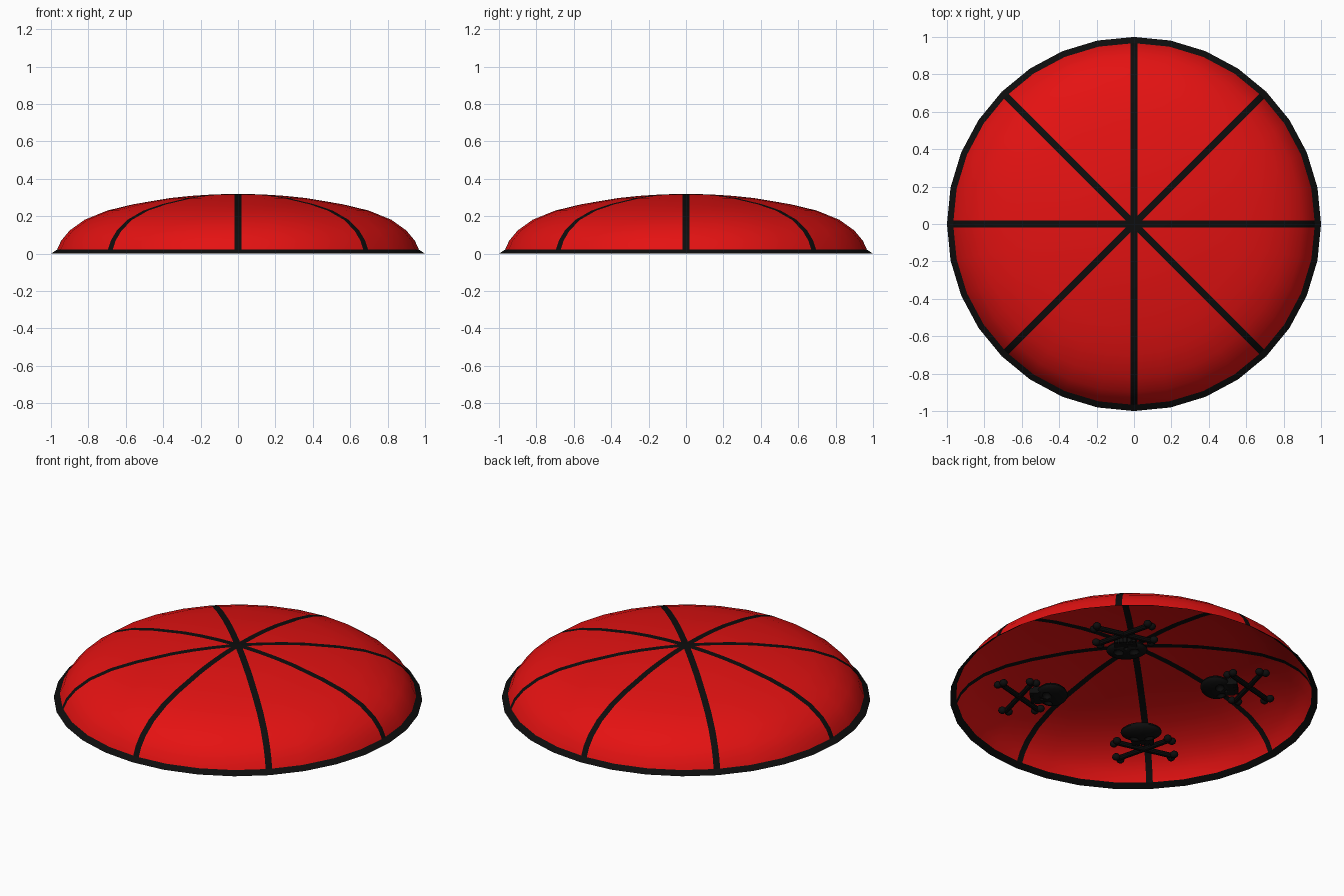
import bpy, bmesh, math
from mathutils import Vector, Matrix

if "Cube" in bpy.data.objects:
    bpy.data.objects.remove(bpy.data.objects["Cube"])

def material(name, rgb):
    m = bpy.data.materials.new(name)
    m.diffuse_color = (*rgb, 1)
    m.use_nodes = True
    m.node_tree.nodes["Principled BSDF"].inputs["Base Color"].default_value = m.diffuse_color
    return m

RED = material("red_cloth", (0.78, 0.006, 0.006))
BLACK = material("black_trim", (0.004, 0.004, 0.004))

def add_object(name, bm, mat, smooth=35):
    me = bpy.data.meshes.new(name)
    bm.to_mesh(me)
    bm.free()
    me.materials.append(mat)
    ob = bpy.data.objects.new(name, me)
    bpy.context.collection.objects.link(ob)
    bpy.ops.object.select_all(action='DESELECT')
    ob.select_set(True)
    bpy.context.view_layer.objects.active = ob
    bpy.ops.object.shade_smooth_by_angle(angle=math.radians(smooth))
    return ob

def sheets(name, strips, mat):
    """Each strip is a list of columns of points, joined by quads."""
    bm = bmesh.new()
    for cols in strips:
        vs = [[bm.verts.new(p) for p in c] for c in cols]
        for a, b in zip(vs, vs[1:]):
            for i in range(len(a) - 1):
                bm.faces.new((a[i], a[i + 1], b[i + 1], b[i]))
    bmesh.ops.remove_doubles(bm, verts=bm.verts, dist=1e-5)
    bm.normal_update()
    flip = [f for f in bm.faces if f.normal.z < 0]
    bmesh.ops.reverse_faces(bm, faces=flip)
    return add_object(name, bm, mat)

def polar(r, a, z, off=0):
    # point at distance r along direction a, shifted sideways by off
    c, s = math.cos(a), math.sin(a)
    return Vector((r * c - off * s, r * s + off * c, z))

# Dome profile (radius, height), split into red gores and black ribs
PROFILE = [(.14, .316), (.25, .309), (.364, .297), (.56, .264), (.70, .23), (.82, .181),
           (.90, .124), (.945, .07), (.967, .022)]
W = 0.018
STEP = math.radians(11.25)
R0, Z0 = W / math.tan(math.pi / 8), .319
DROP = W * math.tan(STEP / 2)

gores, ribs = [], []
for k in range(8):
    a = k * math.pi / 4
    tip = polar(R0, a, Z0, W)
    cols = [[tip] + [polar(r - DROP, a, z, W) for r, z in PROFILE]]
    cols += [[tip] + [polar(r, a + j * STEP, z) for r, z in PROFILE] for j in (1, 2, 3)]
    cols += [[tip] + [polar(r - DROP, a + math.pi / 4, z, -W) for r, z in PROFILE]]
    gores.append(cols)
    ribs.append([[Vector((0, 0, .32)), polar(R0, a, Z0, o)] +
                 [polar(r - (DROP if o else 0), a, z, o) for r, z in PROFILE]
                 for o in (-W, 0, W)])
sheets("canopy_panels", gores, RED)
sheets("canopy_ribs", ribs, BLACK)

# Flared rim band
sheets("canopy_rim", [[[polar(.967, i * STEP, .022), polar(1.0, i * STEP, 0)]
                       for i in range(33)]], BLACK)

# Emblem pieces, lying flat and facing down; +Y is outward from the centre
def ball(bm, loc, size, seg=16):
    bmesh.ops.create_uvsphere(bm, u_segments=seg, v_segments=seg // 2, radius=1,
                              matrix=Matrix.Translation(loc) @ Matrix.Diagonal((*size, 1)))

def box(bm, loc, size):
    bmesh.ops.create_cube(bm, size=1,
                          matrix=Matrix.Translation(loc) @ Matrix.Diagonal((*size, 1)))

# Skull cranium with eye and nose hollows
bm = bmesh.new()
ball(bm, (0, .447, .04), (.112, .085, .036), 24)
skull = add_object("skull", bm, BLACK)
bm = bmesh.new()
for s in (-1, 1):
    ball(bm, (s * .043, .472, .004), (.029, .025, .026))
ball(bm, (0, .508, .012), (.012, .016, .02), 12)
cutter = add_object("socket_cutter", bm, BLACK)
cutter.hide_render = True
mod = skull.modifiers.new("sockets", 'BOOLEAN')
mod.operation, mod.object, mod.solver = 'DIFFERENCE', cutter, 'EXACT'
bpy.context.view_layer.objects.active = skull
bpy.ops.object.modifier_apply(modifier=mod.name)
bpy.data.objects.remove(cutter)

# Jaw with a row of teeth
bm = bmesh.new()
box(bm, (0, .525, .04), (.12, .04, .04))
for i in range(5):
    box(bm, ((i - 2) * .024, .55, .038), (.019, .03, .032))
jaw = add_object("jaw_and_teeth", bm, BLACK)

# Crossed bones with two knobs on each end
bm = bmesh.new()
c = Vector((0, .625, .035))
for s in (-1, 1):
    d = Vector((s * .148, .088, 0))
    n = Vector((-d.y, d.x, 0)).normalized()
    rot = d.to_track_quat('Z', 'Y').to_matrix().to_4x4()
    bmesh.ops.create_cone(bm, cap_ends=True, segments=10, radius1=.015, radius2=.015,
                          depth=2 * d.length, matrix=Matrix.Translation(c) @ rot)
    for e in (-1, 1):
        for t in (-1, 1):
            ball(bm, c + d * e + n * t * .019, (.023, .023, .02), 12)
bones = add_object("crossbones", bm, BLACK)

# Four copies on the diagonals
for part in (skull, jaw, bones):
    for k in range(4):
        ob = part if k == 0 else part.copy()
        if k:
            bpy.context.collection.objects.link(ob)
        ob.rotation_euler.z = math.pi / 4 + k * math.pi / 2
        ob.name = f"{part.data.name}_{k + 1}"
